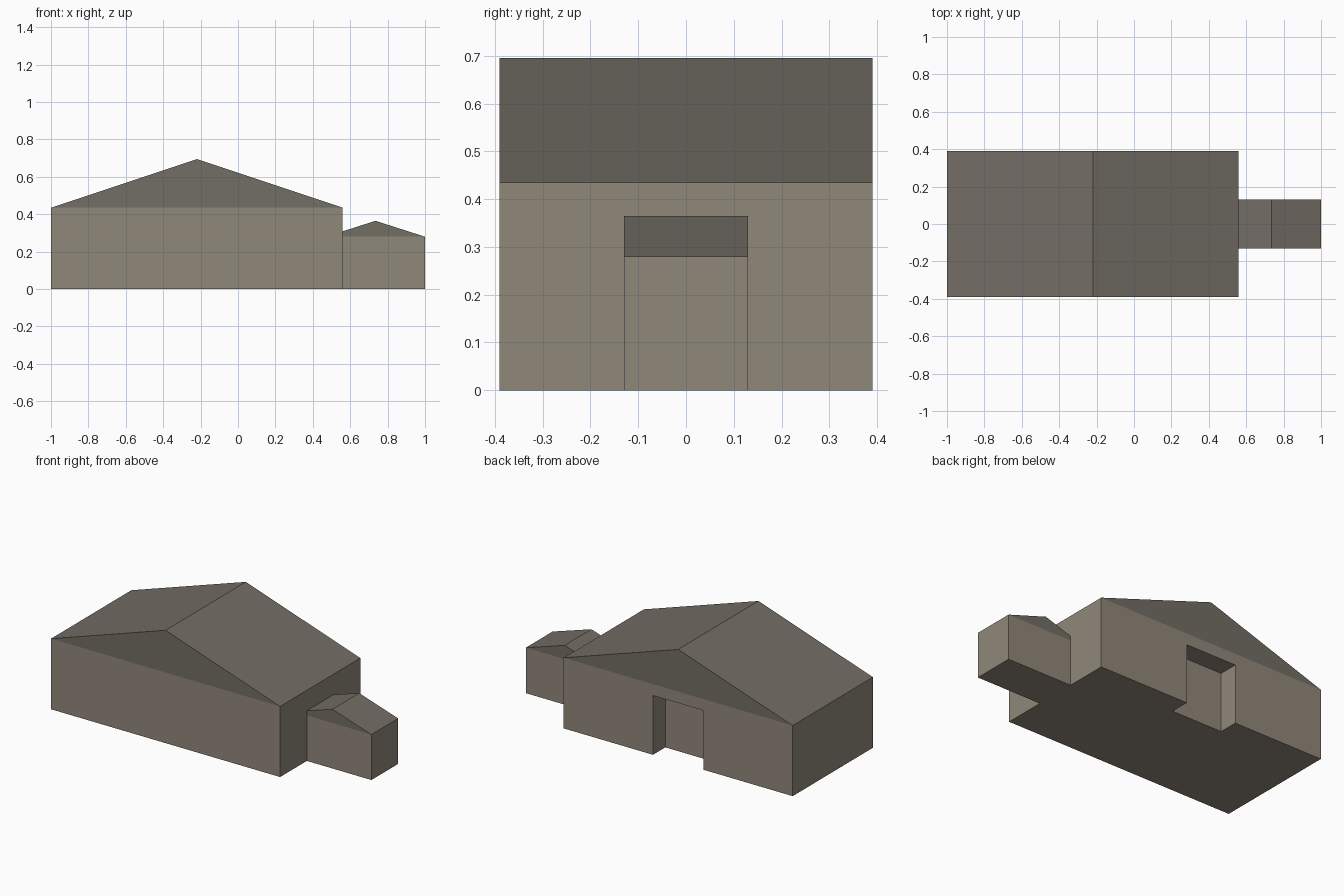
import bpy, bmesh

if "Cube" in bpy.data.objects:
    bpy.data.objects.remove(bpy.data.objects["Cube"])


def material(name, color):
    mat = bpy.data.materials.new(name)
    mat.diffuse_color = (*color, 1)
    mat.use_nodes = True
    mat.node_tree.nodes["Principled BSDF"].inputs["Base Color"].default_value = mat.diffuse_color
    return mat


WALL = material("wall_stone", (0.28, 0.246, 0.195))
ROOF = material("roof_slate", (0.17, 0.156, 0.13))


def gabled_block(name, x0, x1, half_depth, eave, ridge):
    """Walls up to the eave, gables and slopes above; the ridge runs along y."""
    xm = (x0 + x1) / 2
    profile = [(x0, 0), (x1, 0), (x1, eave), (xm, ridge), (x0, eave)]
    bm = bmesh.new()
    front, back = [[bm.verts.new((x, y, z)) for x, z in profile]
                   for y in (-half_depth, half_depth)]
    # Gable ends: a wall panel and a roof-coloured triangle
    for ring in (front, back):
        bm.faces.new([ring[i] for i in (0, 1, 2, 4)])
        bm.faces.new(ring[2:5]).material_index = 1
    # Floor, side walls and the two roof slopes
    for i in range(5):
        j = (i + 1) % 5
        face = bm.faces.new((front[i], front[j], back[j], back[i]))
        face.material_index = 1 if i in (2, 3) else 0
    bmesh.ops.recalc_face_normals(bm, faces=bm.faces)
    mesh = bpy.data.meshes.new(name)
    bm.to_mesh(mesh)
    bm.free()
    mesh.materials.append(WALL)
    mesh.materials.append(ROOF)
    obj = bpy.data.objects.new(name, mesh)
    bpy.context.collection.objects.link(obj)
    return obj


# Main hall, and the small porch whose inner end runs into its side wall
hall = gabled_block("main_hall", -1.0, 0.56, 0.39, 0.435, 0.695)
gabled_block("side_porch", 0.47, 1.0, 0.13, 0.28, 0.365)

# Doorway recess, 0.12 deep, in the back wall
bpy.ops.mesh.primitive_cube_add(size=1, location=(-0.22, 0.37, 0.1325))
cutter = bpy.context.object
cutter.name = "doorway_cutter"
cutter.scale = (0.344, 0.20, 0.465)
cutter.hide_render = True
cutter.data.materials.append(WALL)

cut = hall.modifiers.new("doorway", 'BOOLEAN')
cut.operation = 'DIFFERENCE'
cut.solver = 'EXACT'
cut.object = cutter
bpy.context.view_layer.objects.active = hall
bpy.ops.object.modifier_apply(modifier=cut.name)
bpy.data.objects.remove(cutter)
